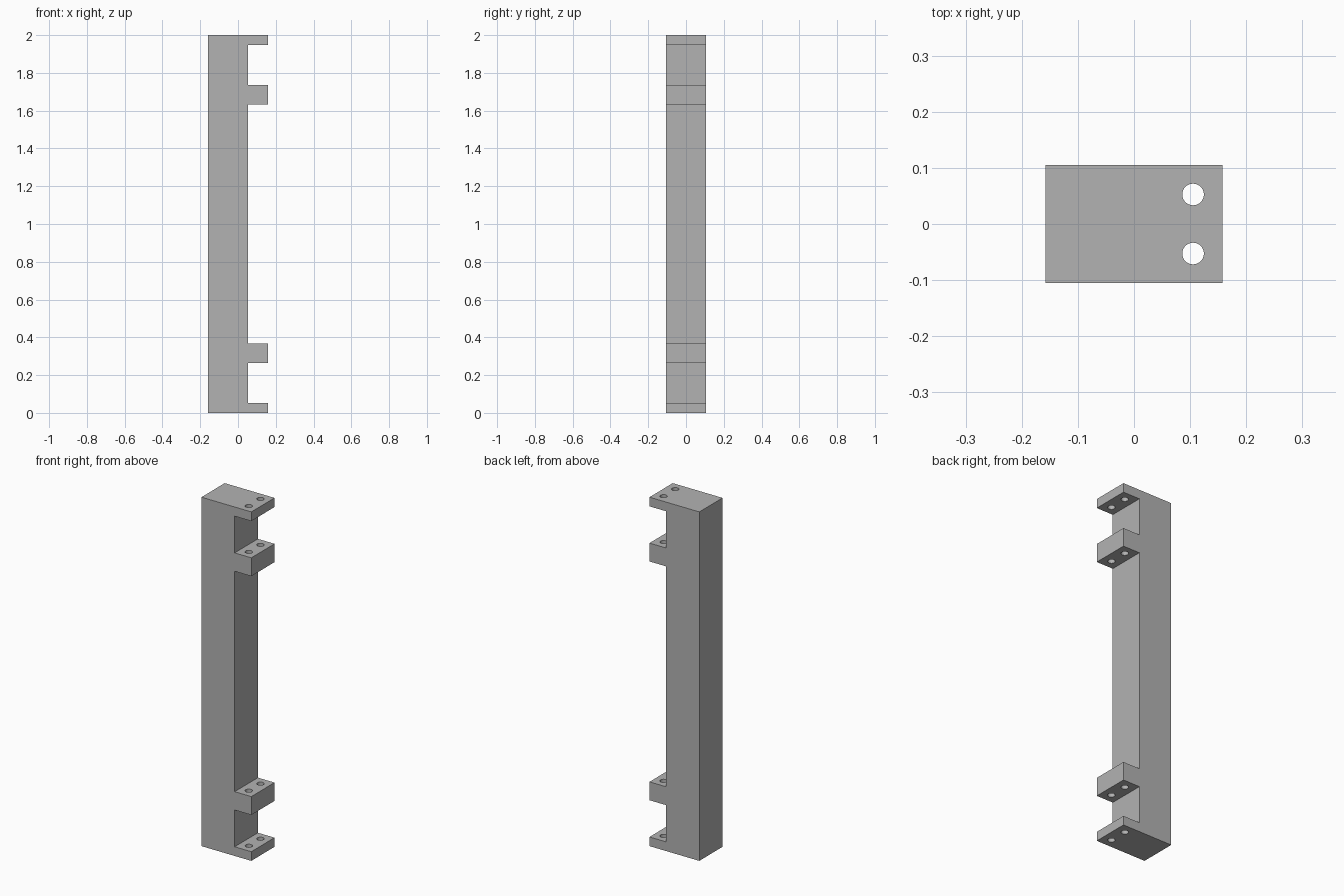
import bpy
import bmesh
from mathutils import Matrix

U = 1 / 19  # design unit: the bracket is 38 units tall, 6 wide, 4 deep

if "Cube" in bpy.data.objects:
    bpy.data.objects.remove(bpy.data.objects["Cube"], do_unlink=True)

grey = bpy.data.materials.new("plain_grey")
grey.use_nodes = True
colour = (0.45, 0.45, 0.45, 1)
grey.diffuse_color = colour
grey.node_tree.nodes["Principled BSDF"].inputs["Base Color"].default_value = colour


def make_object(name, bm):
    bmesh.ops.recalc_face_normals(bm, faces=bm.faces)
    mesh = bpy.data.meshes.new(name)
    bm.to_mesh(mesh)
    bm.free()
    mesh.materials.append(grey)
    obj = bpy.data.objects.new(name, mesh)
    bpy.context.collection.objects.link(obj)
    return obj


# Side profile: straight back edge, four tabs on the left side
tabs = [(0, 1), (5, 7), (31, 33), (37, 38)]
outline = [(-3, 0)]
for low, high in tabs:
    outline += [(1, low), (3, low), (3, high), (1, high)]
outline.remove((1, 0))
outline.remove((1, 38))
outline.append((-3, 38))

# Bracket body: the profile extruded through its depth
bm = bmesh.new()
face = bm.faces.new([bm.verts.new((x * U, -2 * U, z * U)) for x, z in outline])
extruded = bmesh.ops.extrude_face_region(bm, geom=[face])
moved = [v for v in extruded["geom"] if isinstance(v, bmesh.types.BMVert)]
bmesh.ops.translate(bm, verts=moved, vec=(0, 4 * U, 0))
bracket = make_object("bracket", bm)

# Two vertical bolt holes running through every tab
bm = bmesh.new()
for side in (-1, 1):
    bmesh.ops.create_cone(
        bm, cap_ends=True, segments=32, radius1=0.0193, radius2=0.0193, depth=2.2,
        matrix=Matrix.Translation((2 * U, side * U, 1)))
cutter = make_object("bolt_hole_cutter", bm)
cutter.hide_render = True

cut = bracket.modifiers.new("bolt_holes", "BOOLEAN")
cut.operation = "DIFFERENCE"
cut.solver = "EXACT"
cut.object = cutter
bpy.context.view_layer.objects.active = bracket
bracket.select_set(True)
bpy.ops.object.modifier_apply(modifier=cut.name)
bpy.data.objects.remove(cutter, do_unlink=True)

# Smooth hole walls, crisp edges elsewhere
bpy.ops.object.shade_smooth_by_angle()
